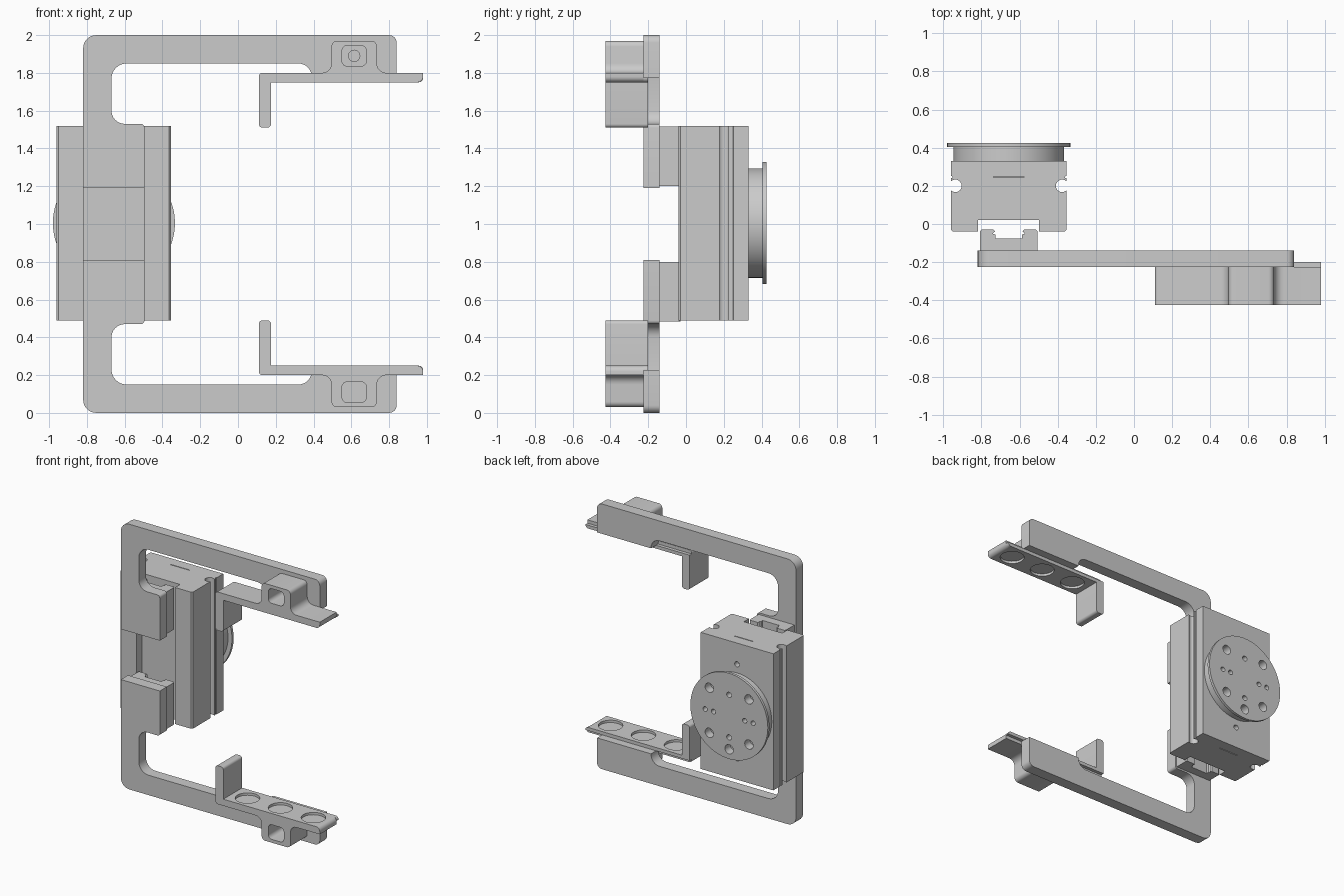
import bpy, bmesh, math
from mathutils import Vector

if "Cube" in bpy.data.objects:
    bpy.data.objects.remove(bpy.data.objects["Cube"])

CX, CZ = -0.657, 1.005          # axis of the gripper body


def rounded(pts, n=6):
    """Turn (u, v, radius) corners into a polygon with filleted corners."""
    out = []
    for i, p in enumerate(pts):
        c = Vector(p[:2])
        r = p[2] if len(p) > 2 else 0
        if r == 0:
            out.append(c)
            continue
        d0 = (Vector(pts[i - 1][:2]) - c).normalized()
        d1 = (Vector(pts[(i + 1) % len(pts)][:2]) - c).normalized()
        half = d0.angle(d1) / 2
        centre = c + (d0 + d1).normalized() * (r / math.sin(half))
        a = c + d0 * (r / math.tan(half)) - centre
        b = c + d1 * (r / math.tan(half)) - centre
        total = a.angle(b)
        for k in range(n + 1):
            t = k / n
            out.append(centre + (a * math.sin((1 - t) * total) + b * math.sin(t * total)) / math.sin(total))
    return out


def circle(u, v, r, n=48):
    return [(u + r * math.cos(2 * math.pi * k / n), v + r * math.sin(2 * math.pi * k / n)) for k in range(n)]


def prism(name, pts, axis, a, b):
    """Extrude a polygon along y (pts are x, z) or along z (pts are x, y)."""
    bm = bmesh.new()
    place = (lambda p, w: (p[0], w, p[1])) if axis == 'y' else (lambda p, w: (p[0], p[1], w))
    lo = [bm.verts.new(place(p, a)) for p in pts]
    hi = [bm.verts.new(place(p, b)) for p in pts]
    n = len(pts)
    bm.faces.new(lo)
    bm.faces.new(hi)
    for i in range(n):
        j = (i + 1) % n
        bm.faces.new((lo[i], lo[j], hi[j], hi[i]))
    bmesh.ops.recalc_face_normals(bm, faces=bm.faces)
    me = bpy.data.meshes.new(name)
    bm.to_mesh(me)
    bm.free()
    ob = bpy.data.objects.new(name, me)
    bpy.context.collection.objects.link(ob)
    return ob


def activate(ob):
    bpy.ops.object.select_all(action='DESELECT')
    ob.select_set(True)
    bpy.context.view_layer.objects.active = ob


def cut(ob, cutters):
    activate(ob)
    for c in cutters:
        m = ob.modifiers.new("cut", 'BOOLEAN')
        m.operation, m.solver, m.object = 'DIFFERENCE', 'EXACT', c
        bpy.ops.object.modifier_apply(modifier=m.name)
        bpy.data.objects.remove(c, do_unlink=True)


def symmetric(half):
    """Mirror a half profile about the body axis."""
    right = [(CX + u, v) for u, v in half]
    left = [(CX - u, v) for u, v in reversed(half)]
    return right + left


# Body: extruded section with front channel and round side grooves
groove = [(0.28 + 0.033 * math.cos(math.radians(a)), 0.2 + 0.033 * math.sin(math.radians(a)))
          for a in [-46 - 268 * k / 14 for k in range(15)]]
half = [(0.16, 0.02), (0.16, -0.04), (0.293, -0.04), (0.303, -0.03)] + groove + \
       [(0.303, 0.24), (0.296, 0.242), (0.296, 0.25), (0.303, 0.252), (0.303, 0.33)]
body = prism("gripper_body", symmetric(half), 'z', 0.49, 1.52)
slit = [(CX - 0.08, 0.243), (CX + 0.08, 0.243), (CX + 0.08, 0.249), (CX - 0.08, 0.249)]
cut(body, [prism("cutter", slit, 'z', 1.505, 1.53),
           prism("cutter", slit, 'z', 0.48, 0.505)] +
          [prism("cutter", circle(CX, CZ + s * 0.355, 0.02, 24), 'y', 0.29, 0.35) for s in (1, -1)])

# Round mounting flange with its bolt and pin holes
neck = prism("flange_neck", circle(CX, CZ, 0.29, 96), 'y', 0.33, 0.405)
plate = prism("flange_plate", circle(CX, CZ, 0.323, 96), 'y', 0.405, 0.425)
holes = [(sx * 0.165, sz * 0.17, 0.035) for sx in (1, -1) for sz in (1, -1)]
holes += [(0, -0.25, 0.035), (0, 0.16, 0.02), (0, -0.16, 0.02)]
holes += [(s * d, 0, 0.018) for s in (1, -1) for d in (0.13, 0.2)]
for ob in (neck, plate):
    cut(ob, [prism("cutter", circle(CX + u, CZ + v, r, 24), 'y', 0.36, 0.44) for u, v, r in holes])

# Moving halves: the lower one mirrors the upper one about z = 1
ARM = [(-0.82, 1.19), (-0.82, 2, 0.07), (0.84, 2, 0.04), (0.84, 1.775), (0.39, 1.775),
       (0.39, 1.85, 0.07), (-0.67, 1.85, 0.08), (-0.67, 1.53, 0.07), (-0.495, 1.53, 0.02), (-0.495, 1.19)]
FINGER = [(0.11, 1.51, 0.02), (0.11, 1.80, 0.02), (0.495, 1.80, 0.05), (0.495, 1.97, 0.03),
          (0.735, 1.97, 0.03), (0.735, 1.80, 0.05), (0.98, 1.80), (0.98, 1.75, 0.03),
          (0.175, 1.75), (0.175, 1.51, 0.02)]
LIP = [(0.11, 1.51, 0.02), (0.11, 1.775), (0.98, 1.775), (0.98, 1.75, 0.024), (0.175, 1.75), (0.175, 1.51, 0.02)]
POCKET = [(0.55, 1.835, 0.03), (0.55, 1.945, 0.03), (0.68, 1.945, 0.03), (0.68, 1.835, 0.03)]
SLIDER = [(0.15, -0.14), (0.15, -0.037), (0.143, -0.03), (0.08, -0.03), (0.072, -0.04),
          (0.085, -0.05), (0.07, -0.056), (0.07, -0.075)]

for side, flip in (("upper", lambda z: z), ("lower", lambda z: 2 - z)):
    def section(pts):
        return [(p[0], flip(p[1])) for p in rounded(pts)]

    # Jaw slider riding in the body channel
    prism(side + "_slider", symmetric(SLIDER), 'z', flip(1.2), flip(1.517))

    # Cranked arm
    arm = prism(side + "_arm", section(ARM), 'y', -0.225, -0.14)
    if side == "upper":
        cut(arm, [prism("cutter", circle(0.615, 1.89, 0.03, 24), 'y', -0.25, -0.18)])

    # L-shaped finger with square pocket and three pad recesses
    finger = prism(side + "_finger", section(FINGER), 'y', -0.425, -0.225)
    cut(finger, [prism("cutter", section(POCKET), 'y', -0.45, -0.2)] +
        [prism("cutter", circle(x, -0.315, 0.084), 'z', flip(1.73), flip(1.768)) for x in (0.3, 0.575, 0.85)])
    prism(side + "_finger_lip", section(LIP), 'y', -0.225, -0.2)

# Smooth the rounded surfaces, keep the edges sharp
for ob in list(bpy.context.scene.objects):
    activate(ob)
    bpy.ops.object.shade_smooth_by_angle(angle=math.radians(30))
